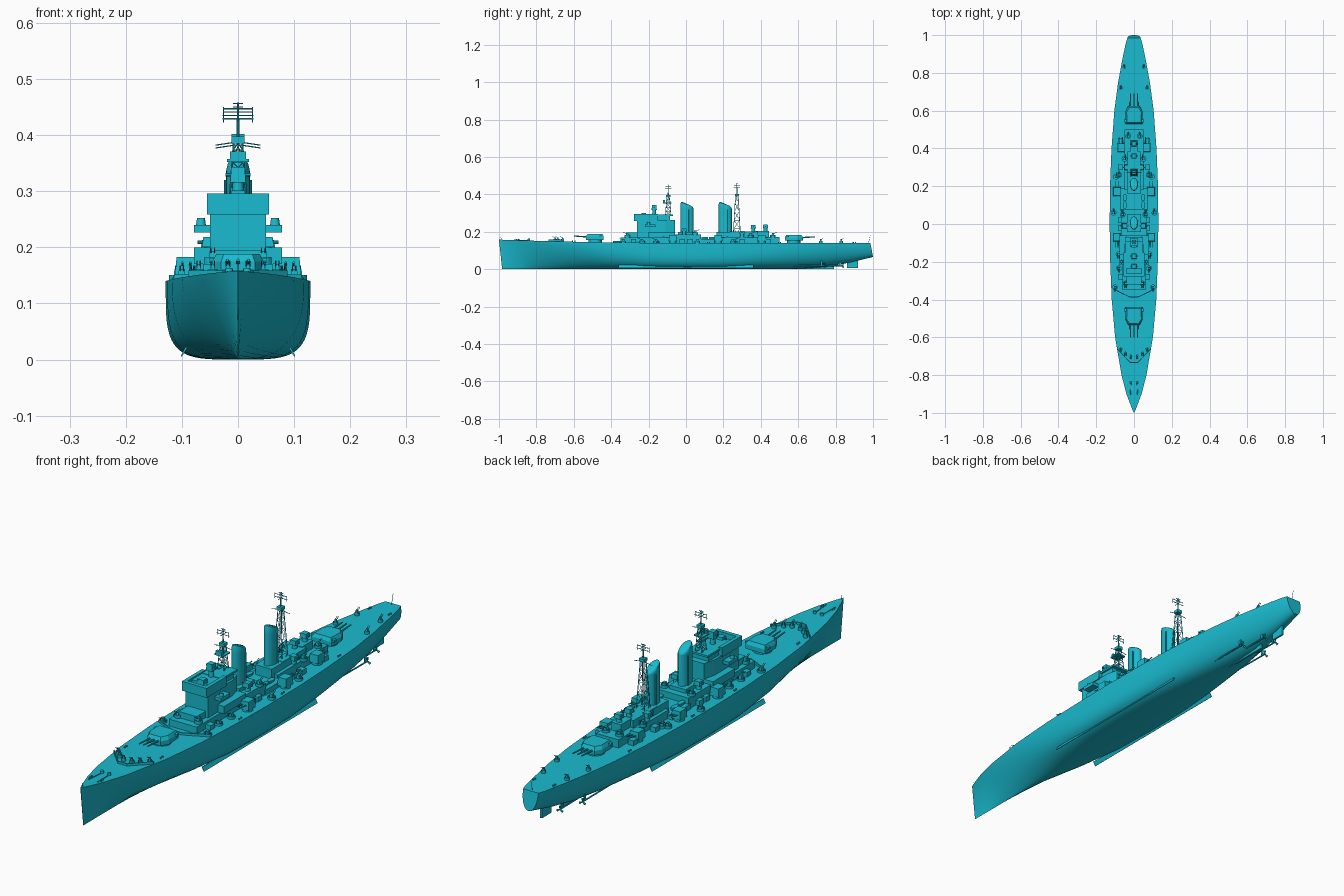
import bpy, bmesh, math
from mathutils import Vector

if "Cube" in bpy.data.objects:
    bpy.data.objects.remove(bpy.data.objects["Cube"])

TEAL = bpy.data.materials.new("teal")
TEAL.diffuse_color = (0.01, 0.5, 0.63, 1)
TEAL.use_nodes = True
TEAL.node_tree.nodes["Principled BSDF"].inputs["Base Color"].default_value = TEAL.diffuse_color


def make(name, verts, faces, smooth=False):
    me = bpy.data.meshes.new(name)
    me.from_pydata(verts, [], faces)
    bm = bmesh.new()
    bm.from_mesh(me)
    bmesh.ops.remove_doubles(bm, verts=bm.verts, dist=1e-5)
    bmesh.ops.recalc_face_normals(bm, faces=bm.faces)
    bm.to_mesh(me)
    bm.free()
    ob = bpy.data.objects.new(name, me)
    bpy.context.collection.objects.link(ob)
    me.materials.append(TEAL)
    if smooth:
        bpy.ops.object.select_all(action='DESELECT')
        ob.select_set(True)
        bpy.context.view_layer.objects.active = ob
        bpy.ops.object.shade_smooth_by_angle(angle=math.radians(35))
    return ob


def loft(name, rings, smooth=False):
    n = len(rings[0])
    faces = [(i * n + j, i * n + (j + 1) % n, (i + 1) * n + (j + 1) % n, (i + 1) * n + j)
             for i in range(len(rings) - 1) for j in range(n)]
    faces += [tuple(range(n)), tuple(range((len(rings) - 1) * n, len(rings) * n))]
    return make(name, [p for r in rings for p in r], faces, smooth)


def prism(name, outline, z0, z1):
    return loft(name, [[(x, y, z) for x, y in outline] for z in (z0, z1)])


def box(name, x, y, z, hx, hy, h, taper=1.0):
    """Box standing on z, with the top scaled by taper."""
    return loft(name, [[(x + sx * hx * t, y + sy * hy * t, zz) for sx, sy in
                ((-1, -1), (1, -1), (1, 1), (-1, 1))] for zz, t in ((z, 1), (z + h, taper))])


def rod(name, a, b, r, r2=None, n=8):
    a, b = Vector(a), Vector(b)
    q = (b - a).to_track_quat('Z', 'Y')
    ring = lambda c, rr: [c + q @ Vector((rr * math.cos(k * math.tau / n), rr * math.sin(k * math.tau / n), 0))
                          for k in range(n)]
    return loft(name, [ring(a, r), ring(b, r if r2 is None else r2)], n > 8)


def deck(y):
    return 0.14 + 0.018 * max(0, -y) ** 2


# Hull: stations of y, half beam, keel height, section fullness
ST = [(-1, .001, 0, 1.0), (-.97, .014, 0, .95), (-.9, .04, 0, .95), (-.8, .066, 0, 1.1), (-.6, .1, 0, 1.6),
      (-.4, .118, 0, 2.6), (-.2, .126, 0, 3.8), (0, .129, 0, 4.2), (.2, .127, 0, 4.0), (.4, .119, 0, 3.0),
      (.6, .104, .002, 2.3), (.75, .084, .012, 2.0), (.88, .06, .036, 2.0), (.96, .043, .056, 2.1), (1, .034, .065, 2.2)]
M = 14
rings = []
for y, w, k, n in ST:
    d = deck(y)
    half = []
    for i in range(M + 1):
        a = math.pi / 2 * i / M
        x = w * max(0, math.cos(a)) ** (2 / n)
        u = math.sin(a) ** (2 / n)
        yy = y + (0.017 * u if y == -1 else 0) - (0.014 * (1 - u) if y == 1 else 0)
        half.append((x, yy, d - (d - k) * u))
    rings.append(half + [(-x, yy, z) for x, yy, z in half[-2::-1]])
loft("hull", rings, True)

# Underwater fittings: bilge keels, shafts, propellers, rudder
for s in (-1, 1):
    loft("bilge_keel", [[(s * .094, y, .022), (s * .102, y, .006), (s * .1, y, .005), (s * .09, y, .022)]
                        for y in (-.36, .36)])
    for sx, ye in ((.028, .84), (.058, .74)):
        rod("propeller_shaft", (s * sx, ye - .22, .02), (s * sx, ye, .018), .003)
        box("shaft_bracket", s * sx, ye - .015, .018, .0015, .006, .03)
        for k in range(3):
            a = k * math.tau / 3 + math.pi / 2
            rod("propeller_blade", (s * sx, ye, .018), (s * sx + .014 * math.cos(a), ye, .018 + .014 * math.sin(a)), .002, .005, 6)
box("rudder", 0, .89, .006, .004, .03, .045)
box("skeg", 0, .69, .001, .004, .1, .02)

# Main turrets with three guns; f is the firing direction
for yc, f, z in ((-.485, -1, deck(-.485)), (.575, 1, .14)):
    rod("barbette", (0, yc, z - .005), (0, yc, z + .014), .036, n=20)
    out = [(-.03, .05), (.03, .05), (.046, .02), (.044, -.045), (-.044, -.045), (-.046, .02)]
    loft("main_turret", [[(x * t, yc + f * y * t, zz) for x, y in out]
                         for zz, t in ((z + .012, 1), (z + .03, 1), (z + .044, .84))])
    for x in (-.019, 0, .019):
        rod("main_gun", (x, yc + f * .035, z + .028), (x, yc + f * .115, z + .033), .0042, .0026)
    for s in (-1, 1):
        box("rangefinder_hood", s * .046, yc - f * .03, z + .028, .006, .007, .009)

# Breakwaters on the foredeck
for yc, ye, w in ((-.735, -.665, .088), (-.39, -.345, .112)):
    z = deck(yc) - .003
    prism("breakwater", [(-w, ye), (-.02, yc), (.02, yc), (w, ye), (w, ye + .005), (.02, yc + .005),
                         (-.02, yc + .005), (-w, ye + .005)], z, z + .012)

# Deckhouses
box("forward_deckhouse", 0, -.2, .135, .062, .15, .035)
box("mid_deckhouse", 0, .01, .135, .068, .07, .05)
box("boat_deck", 0, .13, .135, .072, .06, .025)
box("aft_deckhouse", 0, .34, .135, .05, .16, .038)
box("aft_upper_house", 0, .31, .17, .035, .075, .032)
box("aft_control_house", 0, .41, .17, .022, .035, .035)

# Bridge tower
prism("bridge_tower", [(-.05, -.262), (.05, -.262), (.05, -.11), (.038, -.06), (-.038, -.06), (-.05, -.11)], .16, .262)
box("bridge_floor", 0, -.215, .258, .055, .062, .008)
prism("bridge_screen", [(-.055, -.278), (.055, -.278), (.055, -.15), (.04, -.15), (.04, -.262), (-.04, -.262),
                        (-.04, -.15), (-.055, -.15)], .265, .296)
box("bridge_house", 0, -.16, .262, .04, .075, .028)
box("bridge_roof", 0, -.12, .284, .047, .05, .008)
box("bridge_front_step", 0, -.29, .165, .04, .03, .03)
for s in (-1, 1):
    box("bridge_wing", s * .06, -.19, .226, .018, .028, .014)
    box("bridge_lower_wing", s * .056, -.13, .17, .022, .07, .03)
    rod("wing_director", (s * .066, -.2, .238), (s * .066, -.2, .252), .009, .007, 12)

# Fire directors
for x, y, z in ((0, -.17, .288), (0, -.225, .266), (0, .36, .2), (0, .425, .203), (.05, -.01, .183),
                (-.05, -.01, .183), (.038, .3, .17), (-.038, .3, .17)):
    h = .055 if y == -.17 else .035
    rod("director_pedestal", (x, y, z), (x, y, z + h * .6), .011, .009, 12)
    box("director_head", x, y, z + h * .5, .014, .014, h * .5, .85)
    rod("director_rangefinder", (x - .022, y, z + h * .75), (x + .022, y, z + h * .75), .003)

# Funnels: oval with a sloped, rounded cap
for yc in (.005, .21):
    rg = []
    for z, t, slope in ((.15, 1, 0), (.325, 1, 0), (.337, 1, .012), (.345, .9, .014), (.349, .65, .01)):
        rg.append([(.021 * t * math.cos(a), yc + .035 * t * math.sin(a), z - slope * math.sin(a))
                   for a in [k * math.tau / 24 for k in range(24)]])
    loft("funnel", rg, True)
    box("funnel_base", 0, yc, .15, .036, .048, .05)
    for s in (-1, 1):
        rod("funnel_pipe", (s * .022, yc + .012, .19), (s * .022, yc + .012, .32), .003)


# Lattice masts with yards and aerials
def mast(yc, z0, z1, top, w, wt):
    n = 5
    for i in range(n):
        a, b = i / n, (i + 1) / n
        za, zb = z0 + (z1 - z0) * a, z0 + (z1 - z0) * b
        ra, rb = w + (wt - w) * a, w + (wt - w) * b
        c = [(-1, -1), (1, -1), (1, 1), (-1, 1)]
        for k in range(4):
            (px, py), (qx, qy) = c[k], c[(k + 1) % 4]
            p = (px * ra, yc + py * ra, za)
            rod("mast_leg", p, (px * rb, yc + py * rb, zb), .0016, n=6)
            rod("mast_brace", p, (qx * rb, yc + qy * rb, zb), .001, n=4)
            rod("mast_ring", (px * rb, yc + py * rb, zb), (qx * rb, yc + qy * rb, zb), .001, n=4)
    box("mast_platform", 0, yc, z1 - .01, wt * 1.6, wt * 1.6, .012)
    rod("topmast", (0, yc, z1), (0, yc, top), .003, .0015)
    for z, r in ((top - .002, .009), (top - .011, .026), (top - .023, .028)):
        rod("yard", (-r, yc, z), (r, yc, z), .0012, n=6)
        rod("cross_aerial", (0, yc - r * .6, z), (0, yc + r * .6, z), .0012, n=6)
    for s in (-1, 1):
        rod("signal_yard", (0, yc, z1 - .012), (s * .04, yc, z1 - .018), .0012, n=6)
        rod("aerial", (s * .026, yc, top - .03), (s * .026, yc, top - .008), .001, n=6)


mast(-.095, .288, .395, .452, .015, .007)
mast(.272, .17, .4, .458, .02, .007)
box("radar_platform", 0, -.1, .352, .02, .022, .005)
box("radar_aerial", 0, -.118, .357, .014, .006, .014)

# Twin secondary mounts on sponsons
for y, x, z, f in ((-.07, .092, .137, -1), (.172, .09, .137, 1), (.405, .068, .137, 1)):
    for s in (-1, 1):
        rod("secondary_base", (s * x, y, z), (s * x, y, z + .014), .02, n=16)
        box("secondary_turret", s * x, y, z + .013, .02, .023, .033, .88)
        for d in (-.007, .007):
            rod("secondary_gun", (s * x + d, y + f * .015, z + .03), (s * x + d, y + f * .055, z + .036), .002, n=6)

# Light guns in round tubs
TUBS = [(.1, -.335, .138), (.08, -.235, .138), (.045, -.315, .17), (.082, -.16, .138), (.108, .06, .138), (.078, .26, .138),
        (.095, .25, .138), (.05, .345, .17), (.03, .465, .17), (.052, .83, .138), (.07, .72, .138),
        (.07, -.66, .147), (.045, -.685, .147), (.018, -.7, .147), (.06, .05, .183)]
for x, y, z in TUBS:
    for s in (-1, 1):
        f = -1 if y < 0 else 1
        r = .015 if -.6 < y < .6 else .009
        ring = lambda rr, zz: [(s * x + rr * math.cos(k * math.tau / 14), y + rr * math.sin(k * math.tau / 14), zz)
                               for k in range(14)]
        loft("gun_tub", [ring(r, z), ring(r, z + .013), ring(r * .85, z + .013), ring(r * .85, z + .004)])
        box("light_gun_mount", s * x, y, z + .003, r * .45, r * .5, .02, .8)
        for d in (-.003, .003):
            rod("light_gun", (s * x + d, y, z + .018), (s * x + d, y + f * r * 1.5, z + .029), .0012, n=6)

# Boats, lockers, bollards, and anchor gear
for s in (-1, 1):
    for y in (.1, .14):
        loft("ship_boat", [[(s * .048 + dx * t, y + dy * 1.0, z) for dx, dy in
             ((-.011, 0), (-.006, -.018), (.006, -.018), (.011, 0), (.006, .018), (-.006, .018))]
            for z, t in ((.158, .5), (.166, 1), (.171, 1))])
    for y in (-.28, -.02, .02, .3, .44):
        box("deck_locker", s * .072, y, .138, .012, .014, .022)
    for y, x in ((-.9, .025), (-.6, .08), (-.15, .115), (.12, .115), (.5, .1), (.9, .045)):
        for d in (-.006, .006):
            rod("bollard", (s * x, y + d, deck(y) - .003), (s * x, y + d, deck(y) + .006), .003)
    rod("capstan", (s * .016, -.84, .15), (s * .016, -.84, .163), .007, .006, 12)
    rod("anchor_chain", (s * .016, -.84, deck(-.84) + .001), (s * .02, -.92, deck(-.92) + .001), .002, n=6)
rod("ensign_staff", (0, .975, .138), (0, .985, .18), .001, n=6)
rod("jack_staff", (0, -.985, .155), (0, -.99, .172), .001, n=6)
